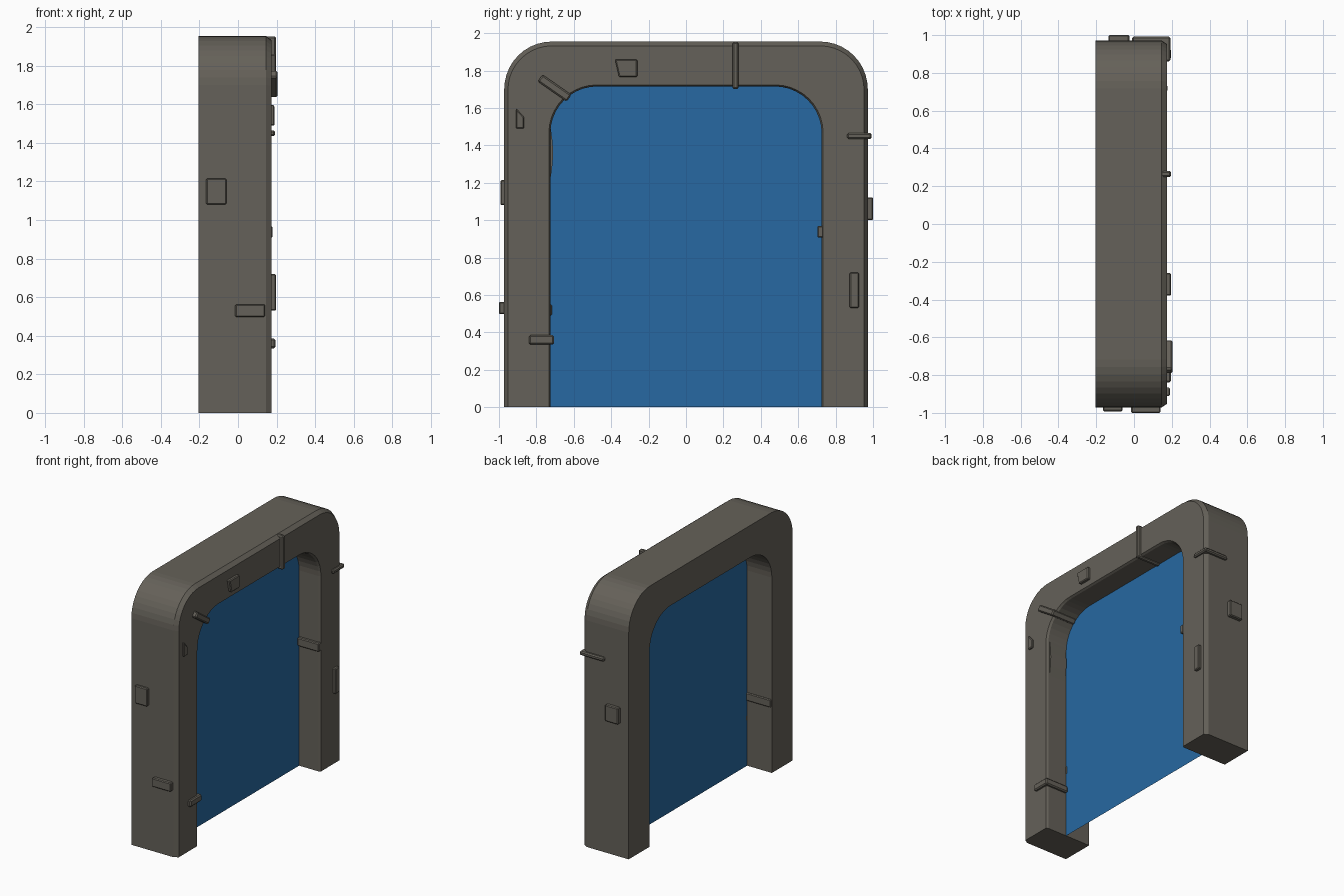
import bpy, bmesh, math
from mathutils import Vector

if "Cube" in bpy.data.objects:
    bpy.data.objects.remove(bpy.data.objects["Cube"])

BACK, FACE = -0.205, 0.175


def material(name, rgb):
    m = bpy.data.materials.new(name)
    m.diffuse_color = (*rgb, 1)
    m.use_nodes = True
    m.node_tree.nodes["Principled BSDF"].inputs["Base Color"].default_value = m.diffuse_color
    return m


STONE = material("stone", (0.13, 0.12, 0.10))
BLUE = material("portal_blue", (0.02, 0.14, 0.36))


def finish(name, bm, mat, bevel=0.0):
    bmesh.ops.recalc_face_normals(bm, faces=bm.faces)
    me = bpy.data.meshes.new(name)
    bm.to_mesh(me)
    bm.free()
    me.materials.append(mat)
    ob = bpy.data.objects.new(name, me)
    bpy.context.collection.objects.link(ob)
    if bevel:
        mod = ob.modifiers.new("soft_edges", "BEVEL")
        mod.width = bevel
        mod.segments = 1
    return ob


def arch(half, top, r, n=10):
    """Open arch outline in (y, z), from the left foot to the right foot."""
    left = [(-half, 0.0)]
    for i in range(n + 1):
        a = math.pi - i / n * math.pi / 2
        left.append((-half + r + r * math.cos(a), top - r + r * math.sin(a)))
    return left + [(-y, z) for y, z in reversed(left)]


def prism(name, pts, push, bevel=0.006):
    bm = bmesh.new()
    f = bm.faces.new([bm.verts.new(p) for p in pts])
    new = bmesh.ops.extrude_face_region(bm, geom=[f])["geom"]
    bmesh.ops.translate(bm, vec=push, verts=[v for v in new if isinstance(v, bmesh.types.BMVert)])
    return finish(name, bm, STONE, bevel)


def face_chip(name, yz, top):
    return prism(name, [(0.14, y, z) for y, z in yz], (top - 0.14, 0, 0))


def block(name, x0, x1, y0, y1, z0, z1):
    pts = [(x0, y0, z0), (x1, y0, z0), (x1, y0, z1), (x0, y0, z1)]
    return prism(name, pts, (0, y1 - y0, 0))


def wrap(name, start, end, width, top, back):
    """L-shaped rib: along the front face, then back over the edge at 'end'."""
    s, e = Vector((0, *start)), Vector((0, *end))
    d = (e - s).normalized()
    n = Vector((1, 0, 0)).cross(d) * width
    length = (e - s).length
    prof = [(0, 0.14), (0, top), (length, top), (length, back),
            (length - 0.045, back), (length - 0.045, 0.14)]
    return prism(name, [s + d * t + Vector((x, 0, 0)) - n / 2 for t, x in prof], n, 0.008)


# Arch frame: square back edges, chamfered front edges
loops = [(BACK, arch(0.972, 1.955, 0.255)), (FACE - 0.03, arch(0.972, 1.955, 0.255)),
         (FACE, arch(0.952, 1.932, 0.235)), (FACE, arch(0.733, 1.723, 0.255)),
         (FACE - 0.015, arch(0.725, 1.715, 0.25)), (BACK, arch(0.725, 1.715, 0.25))]
bm = bmesh.new()
rings = [[bm.verts.new((x, y, z)) for y, z in outline] for x, outline in loops]
for a, b in zip(rings, rings[1:] + rings[:1]):
    for i in range(len(a) - 1):
        bm.faces.new((a[i], a[i + 1], b[i + 1], b[i]))
for k in (0, -1):
    bm.faces.new([r[k] for r in rings])
finish("arch_frame", bm, STONE)

# Portal sheet filling the opening
bm = bmesh.new()
bm.faces.new([bm.verts.new((0, y, z)) for y, z in arch(0.725, 1.715, 0.25)])
finish("portal_sheet", bm, BLUE)

# Ribs that wrap around the frame edges
wrap("rib_left_low", (-0.84, 0.36), (-0.705, 0.36), 0.05, 0.195, 0.0)
wrap("rib_right_high", (0.86, 1.45), (0.993, 1.45), 0.03, 0.192, -0.01)
wrap("rib_top", (0.265, 1.953), (0.265, 1.70), 0.032, 0.197, 0.0)
wrap("rib_corner", (-0.78, 1.76), (-0.625, 1.652), 0.045, 0.205, 0.0)

# Raised chips on the front face
face_chip("chip_lintel", [(-0.38, 1.86), (-0.26, 1.86), (-0.26, 1.765), (-0.358, 1.765)], 0.197)
face_chip("chip_left", [(-0.91, 1.60), (-0.865, 1.55), (-0.865, 1.49), (-0.91, 1.49)], 0.19)
face_chip("chip_right", [(0.875, 0.72), (0.925, 0.72), (0.925, 0.53), (0.875, 0.53)], 0.197)

# Raised chips on the outer sides
block("side_chip_left_high", -0.165, -0.06, -0.992, -0.95, 1.08, 1.215)
block("side_chip_left_low", -0.015, 0.14, -1.0, -0.95, 0.497, 0.563)
block("side_chip_right", -0.135, -0.025, 0.95, 1.0, 1.0, 1.122)

# Ribs on the inner walls
block("inner_rib_right", 0.0, 0.178, 0.702, 0.735, 0.907, 0.97)
block("inner_rib_left", BACK + 0.005, 0.005, -0.75, -0.716, 0.49, 0.55)

# Worn swelling on the inner left wall
swell = [(0.01, -0.735, 1.2)]
for i in range(9):
    swell.append((0.01, -0.725 + 0.014 * math.sin(math.pi * i / 8), 1.22 + 0.28 * i / 8))
swell.append((0.01, -0.735, 1.52))
prism("inner_swelling", swell, (0.14, 0, 0), 0)
